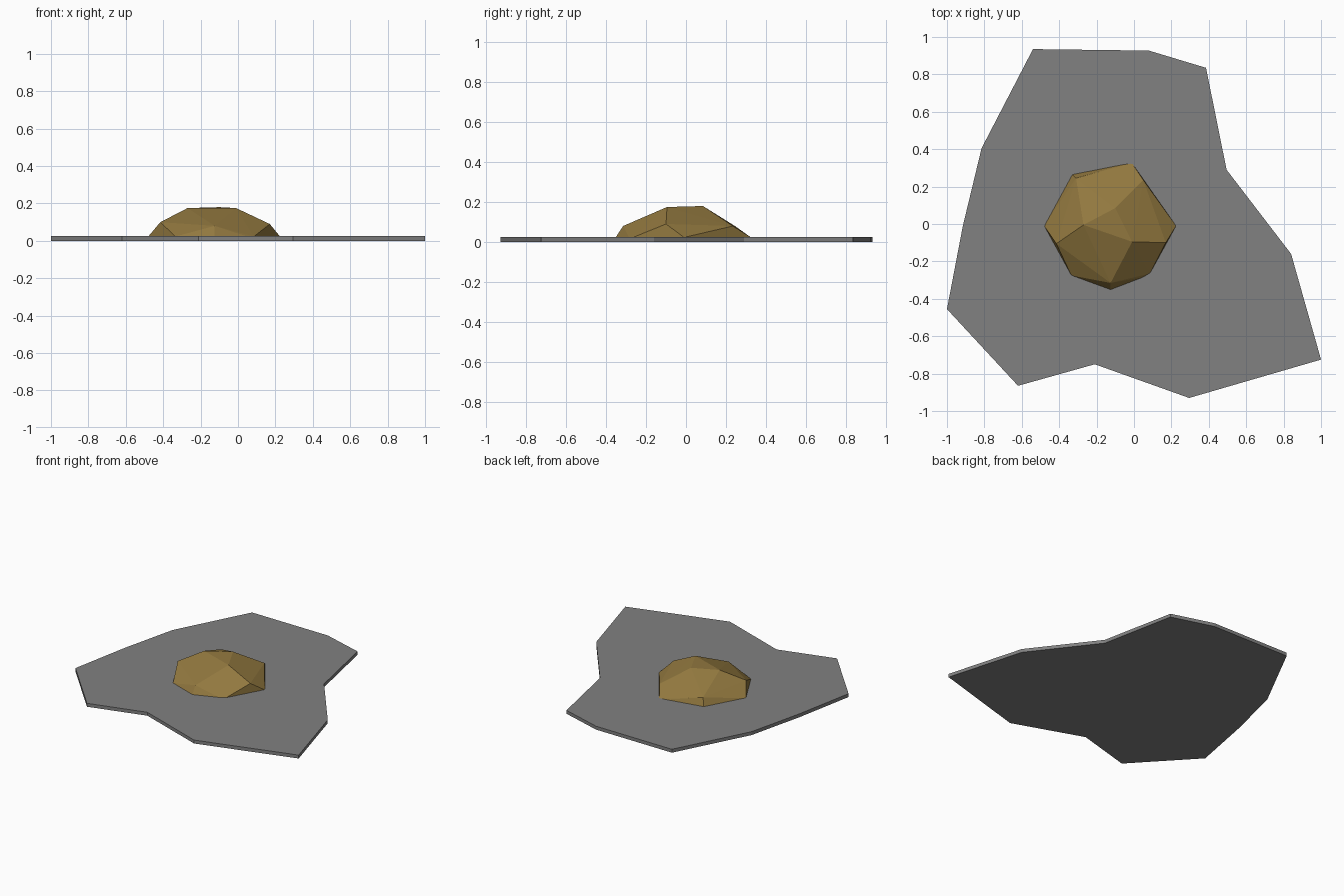
import bpy
import bmesh

cube = bpy.data.objects.get("Cube")
if cube:
    bpy.data.objects.remove(cube, do_unlink=True)

SLAB_TOP = 0.025


def make_material(name, rgb):
    mat = bpy.data.materials.new(name)
    mat.use_nodes = True
    mat.diffuse_color = (*rgb, 1)
    mat.node_tree.nodes["Principled BSDF"].inputs["Base Color"].default_value = (*rgb, 1)
    return mat


def finish(name, bm, mat):
    bmesh.ops.recalc_face_normals(bm, faces=bm.faces)
    mesh = bpy.data.meshes.new(name)
    bm.to_mesh(mesh)
    bm.free()
    mesh.materials.append(mat)
    obj = bpy.data.objects.new(name, mesh)
    bpy.context.collection.objects.link(obj)
    return obj


stone_grey = make_material("stone grey", (0.22, 0.22, 0.22))
earth_brown = make_material("earth brown", (0.29, 0.19, 0.05))

# Flat irregular slab: outline extruded upward
outline = [(-0.54, 0.935), (0.08, 0.927), (0.385, 0.835), (0.495, 0.29),
           (0.84, -0.16), (1.0, -0.725), (0.295, -0.93), (-0.21, -0.75),
           (-0.62, -0.865), (-1.0, -0.455), (-0.915, -0.01), (-0.815, 0.405)]
bm = bmesh.new()
base = bm.faces.new([bm.verts.new((x, y, 0)) for x, y in outline])
lifted = bmesh.ops.extrude_face_region(bm, geom=[base], use_keep_orig=True)["geom"]
bmesh.ops.translate(bm, vec=(0, 0, SLAB_TOP),
                    verts=[v for v in lifted if isinstance(v, bmesh.types.BMVert)])
finish("ground_slab", bm, stone_grey)

# Faceted mound: hull over a crown triangle, a shoulder ring and a foot ring
crown = [(-0.27, -0.005, 0.175), (-0.10, 0.085, 0.18), (-0.01, -0.095, 0.175)]
shoulder = [(-0.415, -0.105, 0.10), (-0.125, -0.315, 0.08), (0.17, -0.10, 0.09),
            (0.05, 0.235, 0.08), (-0.31, 0.245, 0.08)]
foot = [(-0.48, -0.01), (-0.33, 0.265), (-0.05, 0.32), (-0.01, 0.325),
        (0.225, -0.01), (0.085, -0.265), (0.05, -0.285), (-0.125, -0.352),
        (-0.295, -0.29), (-0.335, -0.275)]
bm = bmesh.new()
for point in crown + shoulder + [(x, y, SLAB_TOP - 0.002) for x, y in foot]:
    bm.verts.new(point)
bmesh.ops.convex_hull(bm, input=bm.verts)
finish("rock_mound", bm, earth_brown)
